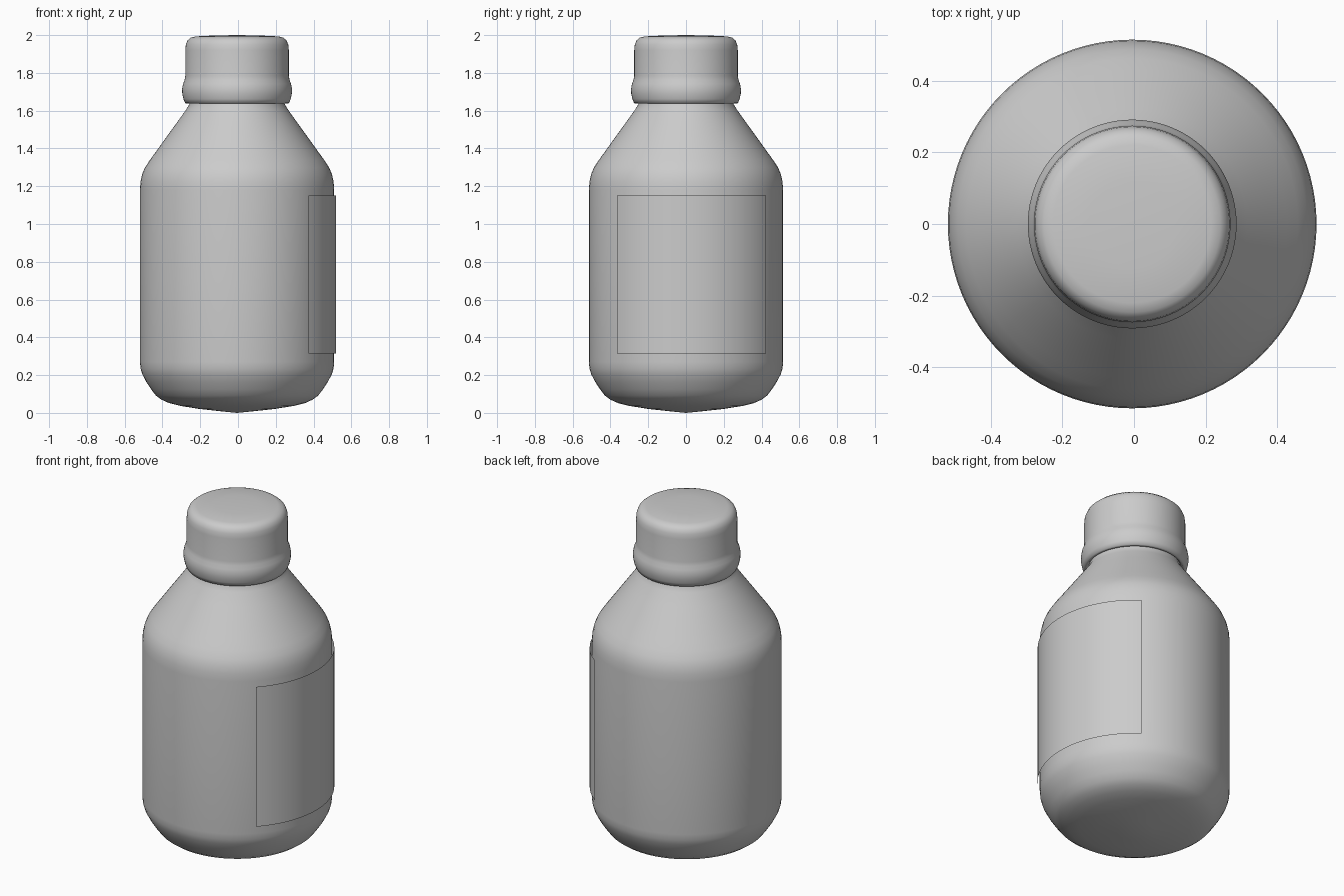
import bpy, bmesh, math

if "Cube" in bpy.data.objects:
    bpy.data.objects.remove(bpy.data.objects["Cube"])

CX = -0.005  # bottle axis; the label sticks out on the +x side
SEG = 96


def make_object(name, bm, sharp=40):
    bmesh.ops.recalc_face_normals(bm, faces=bm.faces)
    mesh = bpy.data.meshes.new(name)
    bm.to_mesh(mesh)
    bm.free()
    ob = bpy.data.objects.new(name, mesh)
    bpy.context.collection.objects.link(ob)
    ob.location.x = CX
    bpy.ops.object.select_all(action='DESELECT')
    ob.select_set(True)
    bpy.context.view_layer.objects.active = ob
    bpy.ops.object.shade_smooth_by_angle(angle=math.radians(sharp))
    return ob


def lathe(name, profile, sharp=40):
    """Spin an (r, z) profile round the axis."""
    bm = bmesh.new()
    verts = [bm.verts.new((r, 0, z)) for r, z in profile]
    edges = [bm.edges.new(pair) for pair in zip(verts, verts[1:])]
    bmesh.ops.spin(bm, geom=verts + edges, axis=(0, 0, 1), cent=(0, 0, 0),
                   angle=math.tau, steps=SEG, use_merge=True)
    bmesh.ops.remove_doubles(bm, verts=bm.verts, dist=0.0005)
    return make_object(name, bm, sharp)


# Body: shallow pointed base, straight wall, sloping shoulder, neck
lathe("bottle_body", [
    (0, 0.0), (0.1, 0.01), (0.2, 0.021), (0.3, 0.037), (0.36, 0.052),
    (0.40, 0.07), (0.43, 0.092), (0.455, 0.125), (0.48, 0.163),
    (0.502, 0.205), (0.511, 0.235), (0.514, 0.27), (0.514, 0.7),
    (0.514, 1.18), (0.511, 1.225), (0.502, 1.265), (0.487, 1.30),
    (0.462, 1.338), (0.43, 1.382), (0.38, 1.452), (0.32, 1.535),
    (0.272, 1.602), (0.252, 1.635), (0.248, 1.67)], 60)

# Cap: tamper band bulging at the bottom, straight skirt, rounded top
lathe("cap", [
    (0.248, 1.652), (0.262, 1.637), (0.275, 1.64), (0.284, 1.662),
    (0.290, 1.69), (0.291, 1.715), (0.286, 1.742), (0.278, 1.762),
    (0.274, 1.785), (0.274, 1.92), (0.271, 1.95), (0.262, 1.972),
    (0.246, 1.986), (0.22, 1.993), (0.12, 1.998), (0, 2.0)], 60)

# Label: thin curved sheet floating just off the wall
bm = bmesh.new()
a0, a1, n, rad = math.radians(-44), math.radians(54), 40, 0.525
columns = []
for i in range(n + 1):
    a = a0 + (a1 - a0) * i / n
    columns.append([bm.verts.new((rad * math.cos(a), rad * math.sin(a), z))
                    for z in (0.315, 1.15)])
for p, q in zip(columns, columns[1:]):
    bm.faces.new((p[0], q[0], q[1], p[1]))
make_object("label", bm)
